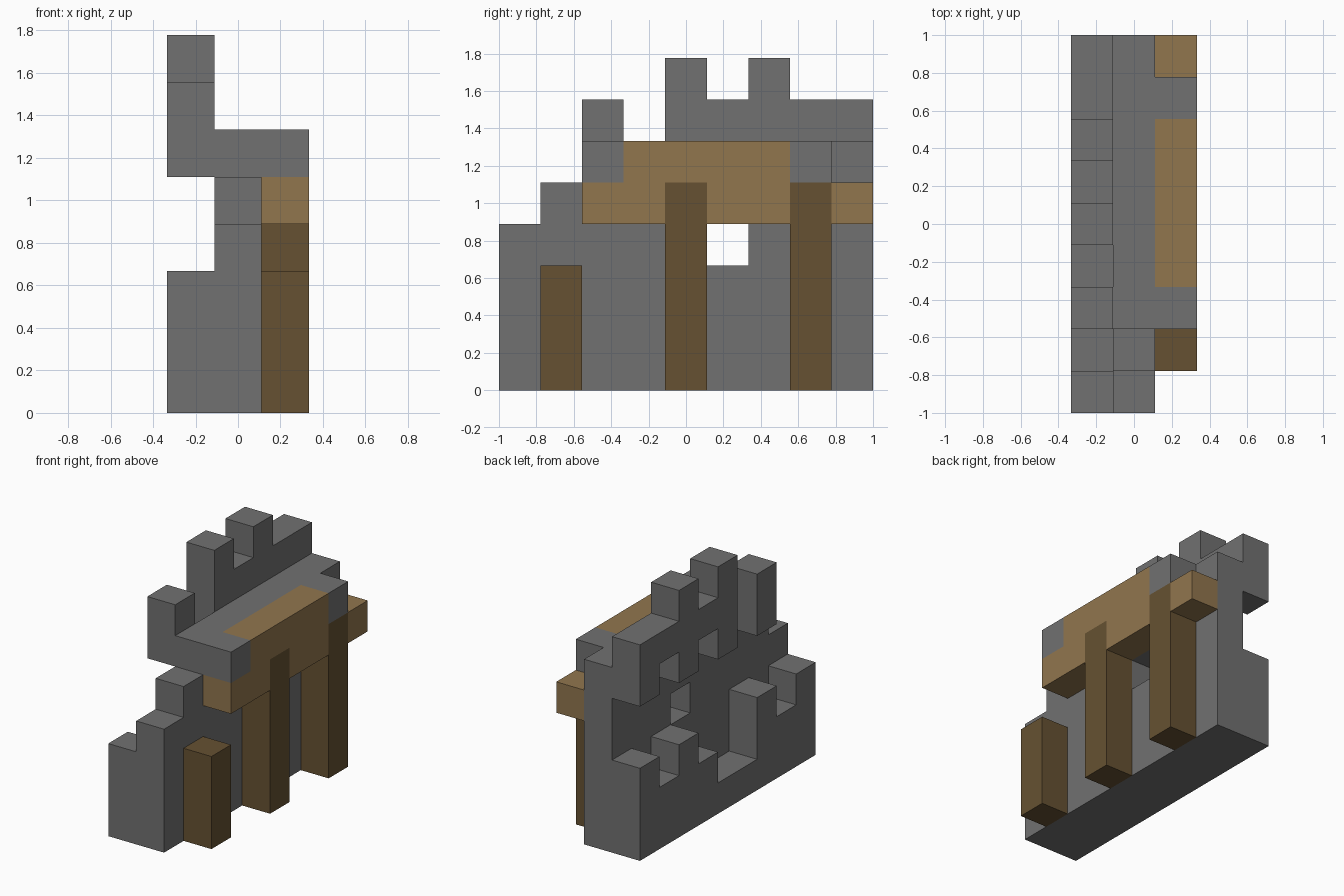
import bpy, bmesh
from mathutils import Vector

cube = bpy.data.objects.get("Cube")
if cube:
    bpy.data.objects.remove(cube, do_unlink=True)

U = 2 / 9                              # edge of one building block
ORIGIN = Vector((-1.5, -4.5, 0))       # block grid: 3 wide, 9 long, 8 high


def material(name, rgb):
    m = bpy.data.materials.new(name)
    m.use_nodes = True
    m.diffuse_color = (*rgb, 1)
    bsdf = m.node_tree.nodes["Principled BSDF"]
    bsdf.inputs["Base Color"].default_value = (*rgb, 1)
    bsdf.inputs["Roughness"].default_value = 0.9
    return m


stone = material("grey stone", (0.165, 0.165, 0.165))
plank = material("light wood", (0.285, 0.181, 0.076))
log = material("dark wood", (0.133, 0.083, 0.032))


def box(x, y, z):
    """Cells of a block; each argument is a half-open range."""
    return {(i, j, k) for i in range(*x) for j in range(*y) for k in range(*z)}


def skyline(x, spans, start=0):
    """Cells of a one-block-thick wall; spans are (bottom, top) along y."""
    cells = set()
    for j, (low, high) in enumerate(spans, start):
        cells |= box((x, x + 1), (j, j + 1), (low, high))
    return cells


def build(name, cells, mat):
    """Skin the outside of a set of cells and merge coplanar faces."""
    bm = bmesh.new()
    verts = {}

    def vert(p):
        key = tuple(round(c) for c in p)
        if key not in verts:
            verts[key] = bm.verts.new((Vector(key) + ORIGIN) * U)
        return verts[key]

    for cell in sorted(cells):
        for axis in range(3):
            for side in (0, 1):
                n = Vector((0, 0, 0))
                n[axis] = 2 * side - 1
                if tuple(round(c) for c in Vector(cell) + n) in cells:
                    continue
                a, b = Vector((0, 0, 0)), Vector((0, 0, 0))
                a[(axis + 1) % 3] = b[(axis + 2) % 3] = 1
                base = Vector(cell)
                base[axis] += side
                ring = [base, base + a, base + a + b, base + b]
                if not side:
                    ring.reverse()
                bm.faces.new([vert(p) for p in ring])
    bmesh.ops.dissolve_limit(bm, angle_limit=0.01, verts=bm.verts, edges=bm.edges)
    mesh = bpy.data.meshes.new(name)
    bm.to_mesh(mesh)
    bm.free()
    mesh.materials.append(mat)
    obj = bpy.data.objects.new(name, mesh)
    bpy.context.collection.objects.link(obj)
    return obj


# Main wall with stepped broken end and a window opening
wall = skyline(1, [(0, 4), (0, 5)] + [(0, 6)] * 7) - {(1, 5, 3)}
# Walkway brackets that reach out over the timber side
wall |= {(2, 2, 5), (2, 7, 5)}
build("main_wall", wall, stone)

# Low ruined outer wall
build("outer_wall", skyline(0, [(0, h) for h in (3, 2, 3, 1, 1, 2, 3, 2, 3)]), stone)

# Overhanging battlement with gaps under it and a missing section
build("battlement_end", skyline(0, [(5, 7)], 2), stone)
build("battlement", skyline(0, [(5, 8), (6, 7), (5, 8), (6, 7), (5, 7)], 4), stone)

# Timber posts
for name, j, height in (("broken", 1, 3), ("middle", 4, 5), ("back", 7, 5)):
    build(name + "_post", box((2, 3), (j, j + 1), (0, height)), log)

# Timber beam and walkway planks, fitted around the posts
beam = box((2, 3), (2, 9), (4, 5)) | box((2, 3), (3, 7), (5, 6))
beam -= {(2, 4, 4), (2, 7, 4)}
build("timber_beam", beam, plank)
